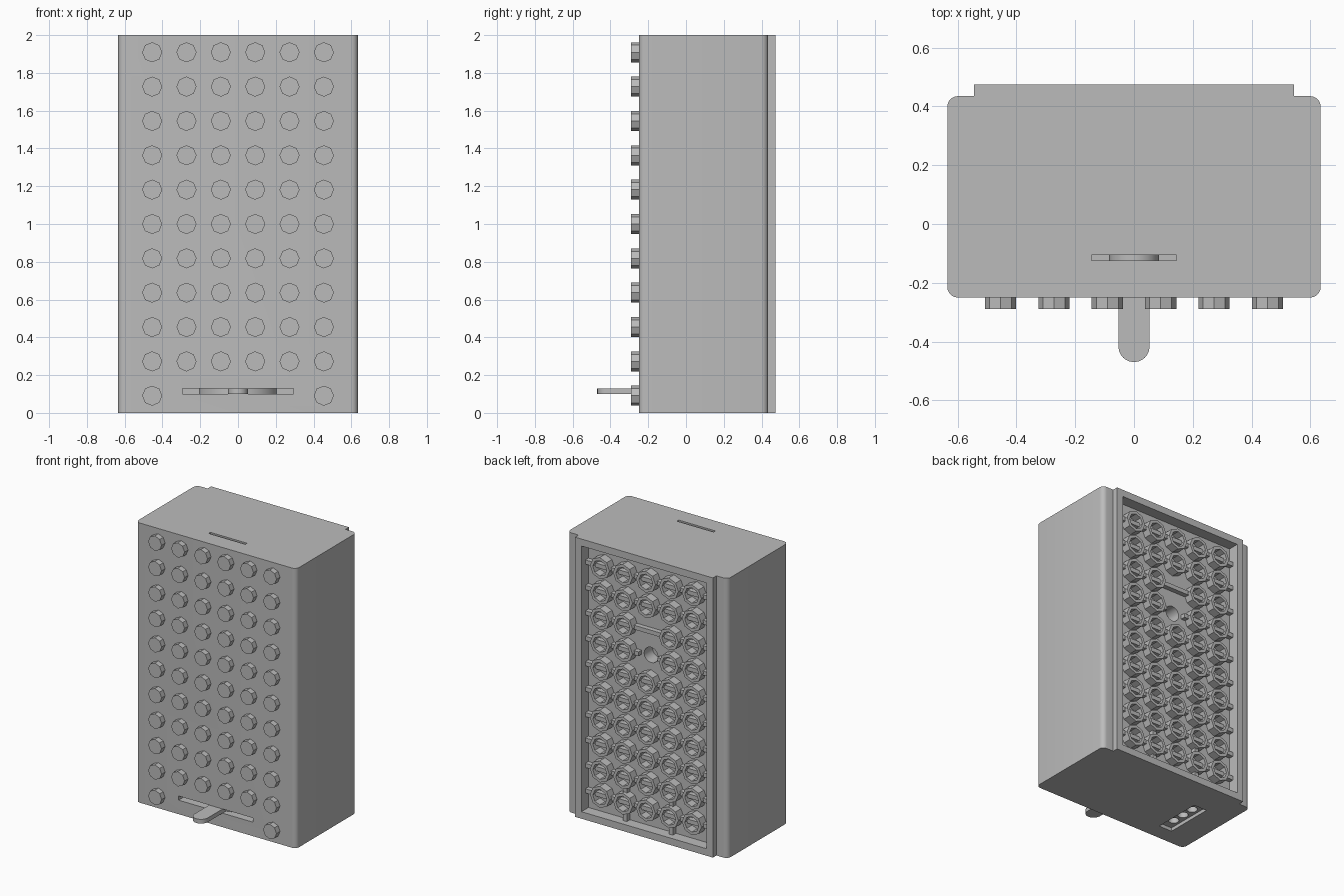
import bpy, bmesh
from math import sin, cos, pi, radians
from mathutils import Vector

if "Cube" in bpy.data.objects:
    bpy.data.objects.remove(bpy.data.objects["Cube"], do_unlink=True)

grey = bpy.data.materials.new("plain_grey")
grey.use_nodes = True
COLOUR = (0.5, 0.5, 0.5, 1)
grey.diffuse_color = COLOUR
grey.node_tree.nodes["Principled BSDF"].inputs["Base Color"].default_value = COLOUR


def finish(name, bm, smooth=False):
    bmesh.ops.recalc_face_normals(bm, faces=bm.faces)
    mesh = bpy.data.meshes.new(name)
    bm.to_mesh(mesh)
    bm.free()
    mesh.materials.append(grey)
    obj = bpy.data.objects.new(name, mesh)
    bpy.context.collection.objects.link(obj)
    if smooth:
        shade(obj)
    return obj


def shade(obj):
    bpy.ops.object.select_all(action="DESELECT")
    obj.select_set(True)
    bpy.context.view_layer.objects.active = obj
    bpy.ops.object.shade_smooth_by_angle(angle=radians(30))


def arc(cx, cy, r, start, end, steps):
    angles = [radians(start + (end - start) * i / steps) for i in range(steps + 1)]
    return [(cx + r * cos(a), cy + r * sin(a)) for a in angles]


def prism(bm, points, lo, hi, axis="z"):
    """Extrude a flat outline along z, or an x-z outline along y."""
    def place(p, h):
        return (p[0], p[1], h) if axis == "z" else (p[0], h, p[1])
    base = [bm.verts.new(place(p, lo)) for p in points]
    top = [bm.verts.new(place(p, hi)) for p in points]
    bm.faces.new(base)
    bm.faces.new(top)
    for i in range(len(points)):
        j = (i + 1) % len(points)
        bm.faces.new((base[i], base[j], top[j], top[i]))


def box(bm, x0, x1, y0, y1, z0, z1):
    prism(bm, [(x0, y0), (x1, y0), (x1, y1), (x0, y1)], z0, z1)


def circle(cx, cy, r, n):
    return [(cx + r * cos(2 * pi * i / n), cy + r * sin(2 * pi * i / n)) for i in range(n)]


def tube(bm, x, z, outer, inner, y0, y1):
    """Open octagonal tube pointing along y."""
    loops = []
    for r, y in ((outer, y0), (outer, y1), (inner, y1), (inner, y0)):
        loops.append([bm.verts.new((px, y, pz)) for px, pz in circle(x, z, r, 8)])
    for k in range(4):
        a, b = loops[k], loops[(k + 1) % 4]
        for i in range(8):
            j = (i + 1) % 8
            bm.faces.new((a[i], a[j], b[j], b[i]))


PITCH = 2 / 11
W, FRONT, BACK, PANEL, R = 0.635, -0.25, 0.435, 0.475, 0.035
FLOOR = 0.395

# Case: rounded outline with a raised back panel
half = arc(W - R, FRONT + R, R, -90, 0, 6) + arc(W - R, BACK - R, R, 0, 90, 6)
half += [(0.545, BACK), (0.545, PANEL)]
outline = half + [(-x, y) for x, y in reversed(half)]
bm = bmesh.new()
prism(bm, outline, 0, 2)
case = finish("case", bm)

# Openings: back recess, lever slot, top slot, socket recess, socket and screw holes
SOCKET_X, SOCKET_Y = -0.38, 0.05


def cut(bm):
    cutter = finish("cutter", bm)
    cutter.hide_render = True
    mod = case.modifiers.new("opening", "BOOLEAN")
    mod.operation = "DIFFERENCE"
    mod.solver = "EXACT"
    mod.object = cutter
    bpy.context.view_layer.objects.active = case
    bpy.ops.object.modifier_apply(modifier=mod.name)
    bpy.data.objects.remove(cutter, do_unlink=True)


for bounds in ((-0.495, 0.495, FLOOR, 0.6, 0.05, 1.95),
               (-0.295, 0.295, -0.4, -0.08, 0.1, 0.13),
               (-0.145, 0.145, -0.125, -0.105, 1.85, 2.1),
               (SOCKET_X - 0.053, SOCKET_X + 0.053, SOCKET_Y - 0.18, SOCKET_Y + 0.18, -0.1, 0.025)):
    bm = bmesh.new()
    box(bm, *bounds)
    cut(bm)
for k in (-1, 0, 1):
    bm = bmesh.new()
    prism(bm, circle(SOCKET_X, SOCKET_Y + 0.095 * k, 0.036, 16), 0.01, 0.07)
    cut(bm)
bm = bmesh.new()
prism(bm, circle(0, 7 * PITCH, 0.055, 16), 0.3, 0.5, "y")
cut(bm)
shade(case)

# Front studs, with only the outer pair in the lowest row
bm = bmesh.new()
for row in range(11):
    for col in range(6):
        if row > 0 or col in (0, 5):
            x, z = (col - 2.5) * PITCH, (row + 0.5) * PITCH
            prism(bm, circle(x, z, 0.053, 8), -0.29, FRONT, "y")
finish("front_studs", bm)

# Back tubes, leaving room around the screw hole
bm = bmesh.new()
for row in range(1, 11):
    for col in range(-2, 3):
        if not (col == 0 and row in (7, 8)):
            tube(bm, col * PITCH, row * PITCH, 0.077, 0.055, FLOOR, 0.455)
finish("back_tubes", bm)

# Ribs running through the tubes
bm = bmesh.new()
for row in range(1, 11):
    z = row * PITCH
    spans = [(-0.495, -0.075), (0.075, 0.495)] if row == 7 else [(-0.495, 0.495)]
    for x0, x1 in spans:
        box(bm, x0, x1, FLOOR, 0.43, z - 0.015, z + 0.015)
for side in (-1, 1):
    x = side * PITCH
    box(bm, x - 0.015, x + 0.015, FLOOR, 0.43, 0.05, PITCH - 0.06)
    box(bm, x - 0.015, x + 0.015, FLOOR, 0.43, PITCH + 0.06, 2 * PITCH - 0.06)
finish("back_ribs", bm)

# Lever with its pivot disc
bm = bmesh.new()
prism(bm, arc(0, -0.417, 0.053, 180, 360, 12) + [(0.053, -0.1), (-0.053, -0.1)], 0.1, 0.13)
finish("lever", bm, True)
bm = bmesh.new()
prism(bm, circle(0, 0, 0.22, 32), 0.101, 0.129)
finish("lever_disc", bm, True)

# Wheel inside the top slot
bm = bmesh.new()
prism(bm, circle(0, 1.88, 0.085, 24), -0.124, -0.106, "y")
finish("top_wheel", bm, True)
